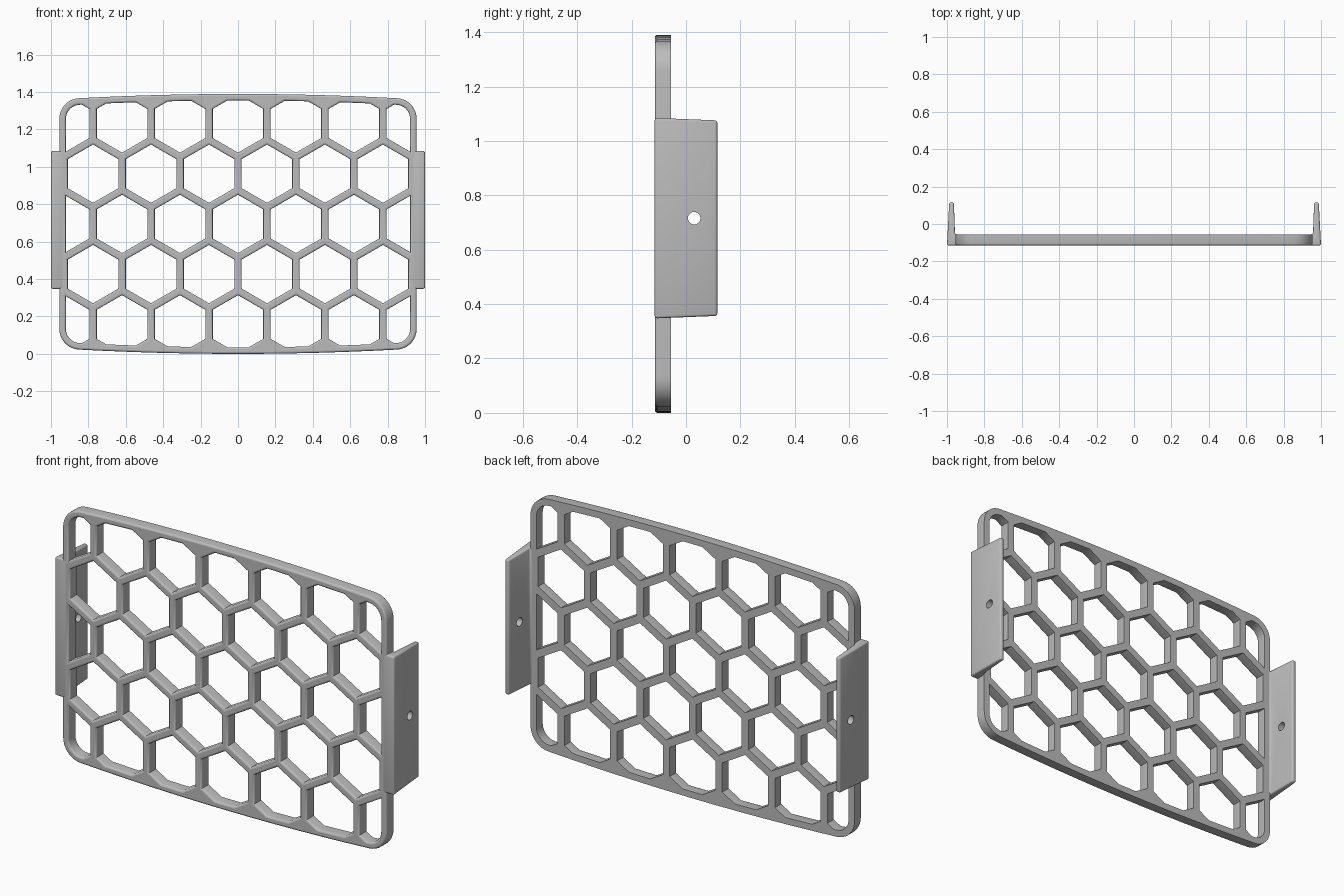
import bpy, bmesh
from math import sin, cos, pi, radians, sqrt
from mathutils import Vector

cube = bpy.data.objects.get("Cube")
if cube:
    bpy.data.objects.remove(cube, do_unlink=True)

MID_Z = 0.695            # height of the grille centre
FRONT, BACK = -0.1145, -0.055
PITCH = 0.31             # hexagon spacing
STRUT = 0.04
FILLET = 0.01

grey = bpy.data.materials.new("plain_grey")
grey.use_nodes = True
grey.diffuse_color = (0.5, 0.5, 0.5, 1)
grey.node_tree.nodes["Principled BSDF"].inputs["Base Color"].default_value = grey.diffuse_color


def make_object(name, bm):
    mesh = bpy.data.meshes.new(name)
    bmesh.ops.recalc_face_normals(bm, faces=bm.faces)
    bm.to_mesh(mesh)
    bm.free()
    mesh.materials.append(grey)
    obj = bpy.data.objects.new(name, mesh)
    bpy.context.collection.objects.link(obj)
    return obj


def apply_modifier(obj, kind, **settings):
    mod = obj.modifiers.new(kind.title(), kind)
    for key, value in settings.items():
        setattr(mod, key, value)
    bpy.context.view_layer.objects.active = obj
    bpy.ops.object.modifier_apply(modifier=mod.name)


def outline(inset):
    """Rounded rectangle with gently bowed top and bottom, counterclockwise."""
    cx, cz, r = 0.845, 0.562, 0.11 - inset
    arc = [Vector((cx + r * cos(a), cz + r * sin(a)))
           for a in (radians(86.9) * i / 9 for i in range(10))]
    edge, rise = arc[-1], 0.023
    bow = [Vector((edge.x * t, edge.y + rise * (1 - t * t)))
           for t in (1 - i / 6 for i in range(1, 12))]
    half = arc + bow + [Vector((-p.x, p.y)) for p in reversed(arc)]
    return half + [-p for p in half]


def clip(poly, border):
    """Keep the part of a polygon that lies inside a convex border."""
    for a, b in zip(border, border[1:] + border[:1]):
        side = lambda p: (b - a).cross(p - a)
        out = []
        for p, q in zip(poly, poly[1:] + poly[:1]):
            sp, sq = side(p), side(q)
            if sp >= 0:
                out.append(p)
            if sp * sq < 0:
                out.append(p.lerp(q, sp / (sp - sq)))
        poly = out
        if len(poly) < 3:
            return []
    return [p for i, p in enumerate(poly) if (p - poly[i - 1]).length > 0.003]


def grow(poly, d):
    """Move every side of a counterclockwise polygon outward by d."""
    out = []
    for i, p in enumerate(poly):
        u = (p - poly[i - 1]).normalized()
        v = (poly[(i + 1) % len(poly)] - p).normalized()
        n1, n2 = Vector((u.y, -u.x)), Vector((v.y, -v.x))
        out.append(p + (n1 + n2) * (d / (1 + n1.dot(n2))))
    return out


# Hexagonal openings, trimmed by the inner edge of the rim
inner = outline(0.035)
radius = (PITCH - STRUT) / sqrt(3)
holes = []
for row in range(-2, 3):
    shift = PITCH / 2 if row % 2 else 0
    for col in range(-4, 5):
        c = Vector((col * PITCH + shift, row * PITCH * sqrt(3) / 2))
        hexagon = [c + radius * Vector((sin(-k * pi / 3), cos(k * pi / 3))) for k in range(6)]
        cell = clip(hexagon, inner)
        if len(cell) > 2:
            holes.append(cell)

# Grille: walls with a rounded front edge, closed by a front and a back face
bm = bmesh.new()
steps = [(0, BACK)] + [(FILLET * (1 - cos(a)), FRONT + FILLET * (1 - sin(a)))
                       for a in (i * pi / 6 for i in range(4))]
caps = {BACK: [], FRONT: []}
for loop, sign in [(outline(0), -1)] + [(h, 1) for h in holes]:
    rings = [[bm.verts.new((p.x, y, p.y + MID_Z)) for p in grow(loop, sign * d)]
             for d, y in steps]
    n = len(loop)
    for r1, r2 in zip(rings, rings[1:]):
        for i in range(n):
            j = (i + 1) % n
            bm.faces.new((r1[i], r1[j], r2[j], r2[i])).smooth = True
    for y, ring in ((BACK, rings[0]), (FRONT, rings[-1])):
        caps[y] += [bm.edges.get((ring[i], ring[i - 1])) for i in range(n)]
for edges in caps.values():
    bmesh.ops.triangle_fill(bm, use_beauty=True, edges=edges, normal=(0, -1, 0))
for e in bm.edges:
    e.smooth = e.calc_face_angle(0) < 0.6
make_object("hexagon_grille", bm)


# Side brackets: a flange along the rim that turns back into a tapered wall
PROFILE = [(0.93, -0.115), (1.0, -0.115), (0.988, 0.115),
           (0.963, 0.115), (0.957, BACK), (0.93, BACK)]
BRACKET_Z = 0.716


def bracket(name, side):
    bm = bmesh.new()
    rings = []
    for up in (-1, 1):
        rings.append([bm.verts.new((side * x, y, BRACKET_Z + up * (0.364 - 0.04 * y)))
                      for x, y in PROFILE])
        bm.faces.new(rings[-1])
    n = len(PROFILE)
    for i in range(n):
        bm.faces.new((rings[0][i - 1], rings[0][i], rings[1][i], rings[1][i - 1]))
    obj = make_object(name, bm)
    apply_modifier(obj, "BEVEL", width=0.009, segments=3,
                   limit_method="ANGLE", angle_limit=radians(40))

    # Screw hole through the wall
    bpy.ops.mesh.primitive_cylinder_add(vertices=32, radius=0.023, depth=0.3,
                                        location=(side, 0.03, BRACKET_Z),
                                        rotation=(0, pi / 2, 0))
    drill = bpy.context.object
    drill.hide_render = True
    apply_modifier(obj, "BOOLEAN", operation="DIFFERENCE", solver="EXACT", object=drill)
    bpy.data.objects.remove(drill, do_unlink=True)

    bpy.ops.object.select_all(action="DESELECT")
    obj.select_set(True)
    bpy.context.view_layer.objects.active = obj
    bpy.ops.object.shade_smooth_by_angle(angle=radians(35))


bracket("left_bracket", 1)
bracket("right_bracket", -1)
